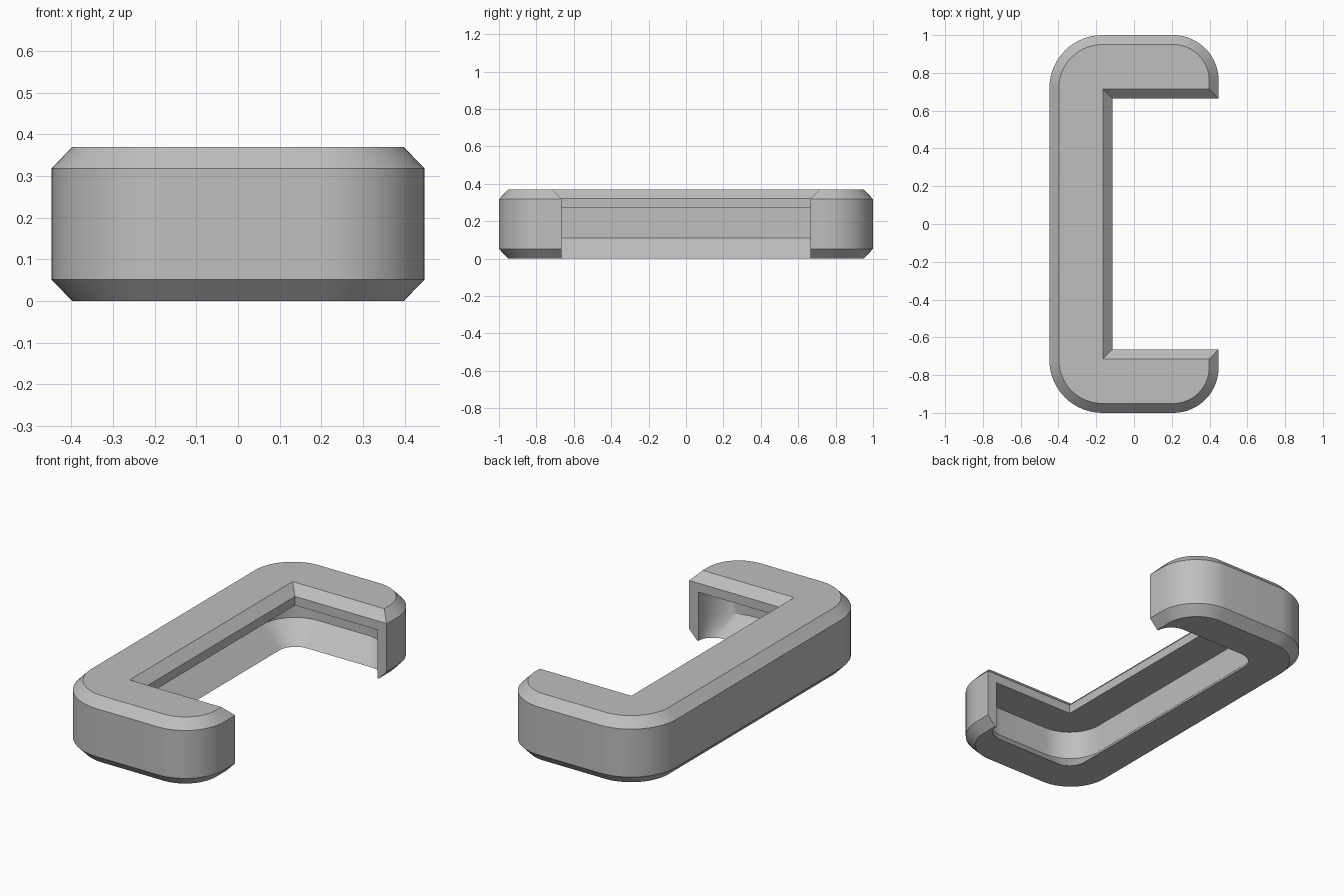
import bpy, bmesh, math

if "Cube" in bpy.data.objects:
    bpy.data.objects.remove(bpy.data.objects["Cube"])

SEG = 14
grey = bpy.data.materials.new("plain grey")
grey.diffuse_color = (0.52, 0.52, 0.52, 1)
grey.use_nodes = True
grey.node_tree.nodes["Principled BSDF"].inputs["Base Color"].default_value = grey.diffuse_color


def outline(x0, x1, y, rl, rx, ry):
    """Counter-clockwise rounded rectangle: round left corners, elliptical right corners."""
    corners = [(x1 - rx, y - ry, rx, ry, 0), (x0 + rl, y - rl, rl, rl, 90),
               (x0 + rl, -y + rl, rl, rl, 180), (x1 - rx, -y + ry, rx, ry, 270)]
    pts = []
    for cx, cy, a, b, start in corners:
        for i in range(SEG + 1):
            t = math.radians(start + 90 * i / SEG)
            pts.append((cx + a * math.cos(t), cy + b * math.sin(t)))
    return pts


def box_loop(x0, y):
    return [(1, y), (x0, y), (x0, -y), (1, -y)]


def loft(name, levels):
    """Closed solid through stacked loops of equal point count."""
    bm = bmesh.new()
    rings = [[bm.verts.new((x, y, z)) for x, y in loop] for z, loop in levels]
    n = len(rings[0])
    for low, high in zip(rings, rings[1:]):
        for i in range(n):
            j = (i + 1) % n
            bm.faces.new((low[i], low[j], high[j], high[i]))
    bm.faces.new(rings[0][::-1])
    bm.faces.new(rings[-1])
    mesh = bpy.data.meshes.new(name)
    bm.to_mesh(mesh)
    bm.free()
    mesh.materials.append(grey)
    ob = bpy.data.objects.new(name, mesh)
    bpy.context.collection.objects.link(ob)
    return ob


def body_loop(inset):
    return outline(-0.448 + inset, 0.448 - inset, 1 - inset,
                   0.28 - inset, 0.24 - inset, 0.24 - inset)


# Chamfered, rounded outer body
body = loft("bracket_body", [(0, body_loop(0.05)), (0.052, body_loop(0)),
                             (0.318, body_loop(0)), (0.37, body_loop(0.05))])

# Undercut pocket: sloped lower rim, vertical wall, flat roof under the lip
rim = outline(-0.205, 0.39, 0.755, 0.10, 0.10, 0.09)
wall = outline(-0.315, 0.39, 0.865, 0.20, 0.20, 0.20)
pocket = loft("pocket_cutter", [(-0.05, rim), (0, rim), (0.11, wall), (0.27, wall)])

# Square opening through the top and one side, with a chamfered upper edge
opening = loft("opening_cutter", [(-0.1, box_loop(-0.115, 0.665)),
                                  (0.32, box_loop(-0.115, 0.665)),
                                  (0.42, box_loop(-0.215, 0.765))])

# Cut the body, then remove the cutters
bpy.context.view_layer.objects.active = body
body.select_set(True)
for cutter in (pocket, opening):
    cutter.hide_render = True
    mod = body.modifiers.new(cutter.name, 'BOOLEAN')
    mod.operation = 'DIFFERENCE'
    mod.solver = 'EXACT'
    mod.object = cutter
    bpy.ops.object.modifier_apply(modifier=mod.name)
for cutter in (pocket, opening):
    bpy.data.objects.remove(cutter, do_unlink=True)

# Smooth round walls, crisp chamfer edges
bpy.ops.object.shade_smooth_by_angle(angle=math.radians(25))
